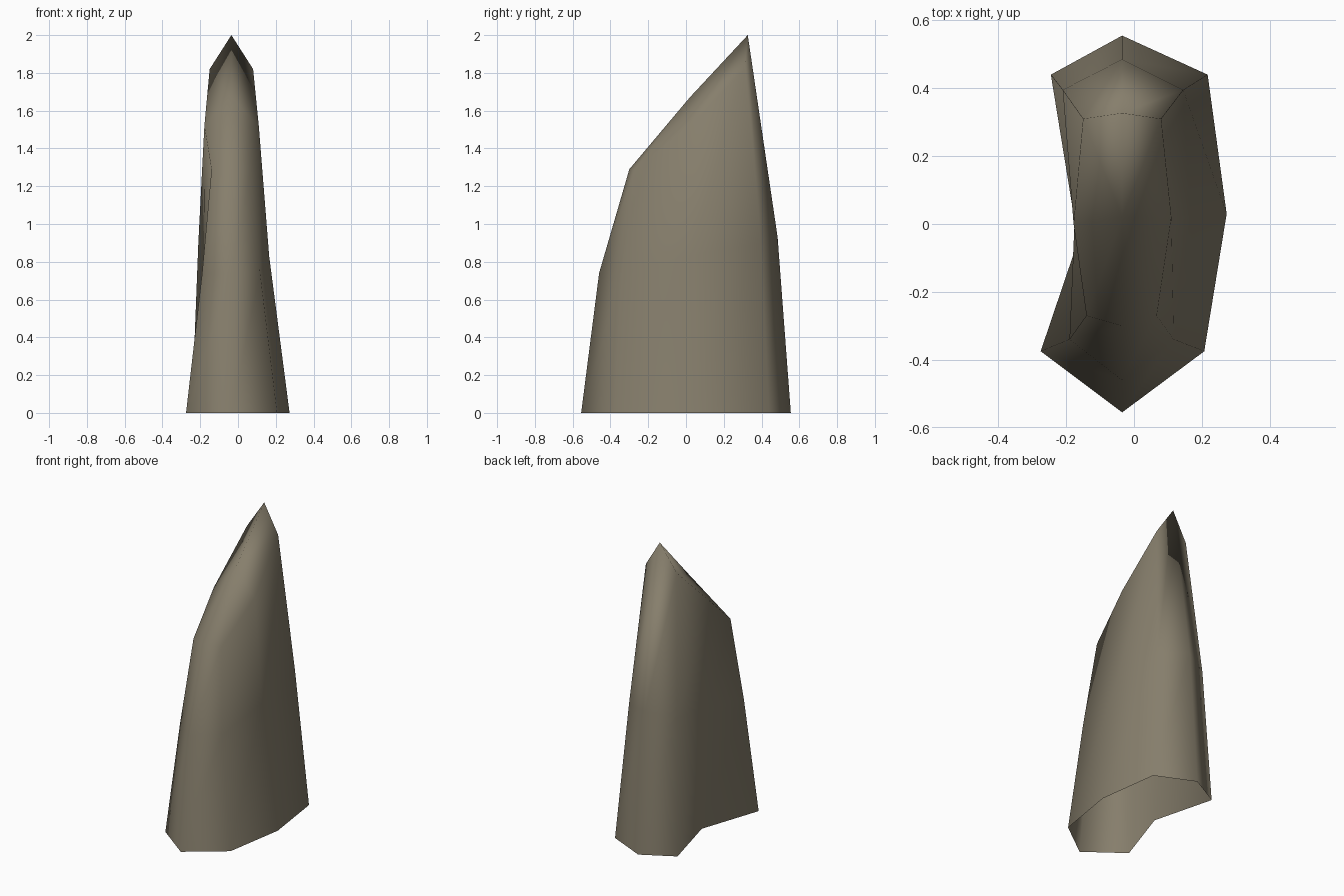
import bpy, bmesh

if "Cube" in bpy.data.objects:
    bpy.data.objects.remove(bpy.data.objects["Cube"])

# Three eight-sided rings, counter-clockwise from the back corner: (x, y, z)
base = [(-.035, .555, 0), (-.245, .44, 0), (-.138, .03, 0), (-.275, -.375, 0),
        (-.035, -.555, 0), (.207, -.375, 0), (.273, .03, 0), (.217, .44, 0)]
waist = [(-.035, .485, .93), (-.21, .395, .90), (-.175, .01, .82), (-.19, -.34, .74),
         (-.035, -.46, .74), (.117, -.34, .74), (.165, .02, .83), (.145, .395, .90)]
rim = [(-.035, .327, 2.0), (-.15, .31, 1.82), (-.178, 0, 1.52), (-.14, -.27, 1.29),
       (-.035, -.30, 1.29), (.067, -.27, 1.29), (.11, .02, 1.52), (.08, .31, 1.82)]
peak = (-.035, .02, 1.67)   # middle of the slanted top, on the crest

bm = bmesh.new()
rings = [[bm.verts.new(p) for p in ring] for ring in (base, waist, rim)]

# Walls; the underside is left open
for low, high in zip(rings, rings[1:]):
    for i in range(8):
        j = (i + 1) % 8
        bm.faces.new((low[i], low[j], high[j], high[i]))

# Slanted top as a fan
centre = bm.verts.new(peak)
for i in range(8):
    bm.faces.new((rings[2][i], rings[2][(i + 1) % 8], centre))

bm.normal_update()
for f in bm.faces:
    f.smooth = True

mesh = bpy.data.meshes.new("standing_stone")
bm.to_mesh(mesh)
bm.free()

stone = bpy.data.materials.new("weathered stone")
stone.diffuse_color = (.24, .21, .15, 1)
stone.use_nodes = True
stone.node_tree.nodes["Principled BSDF"].inputs["Base Color"].default_value = stone.diffuse_color
mesh.materials.append(stone)
bpy.context.collection.objects.link(bpy.data.objects.new("standing_stone", mesh))
